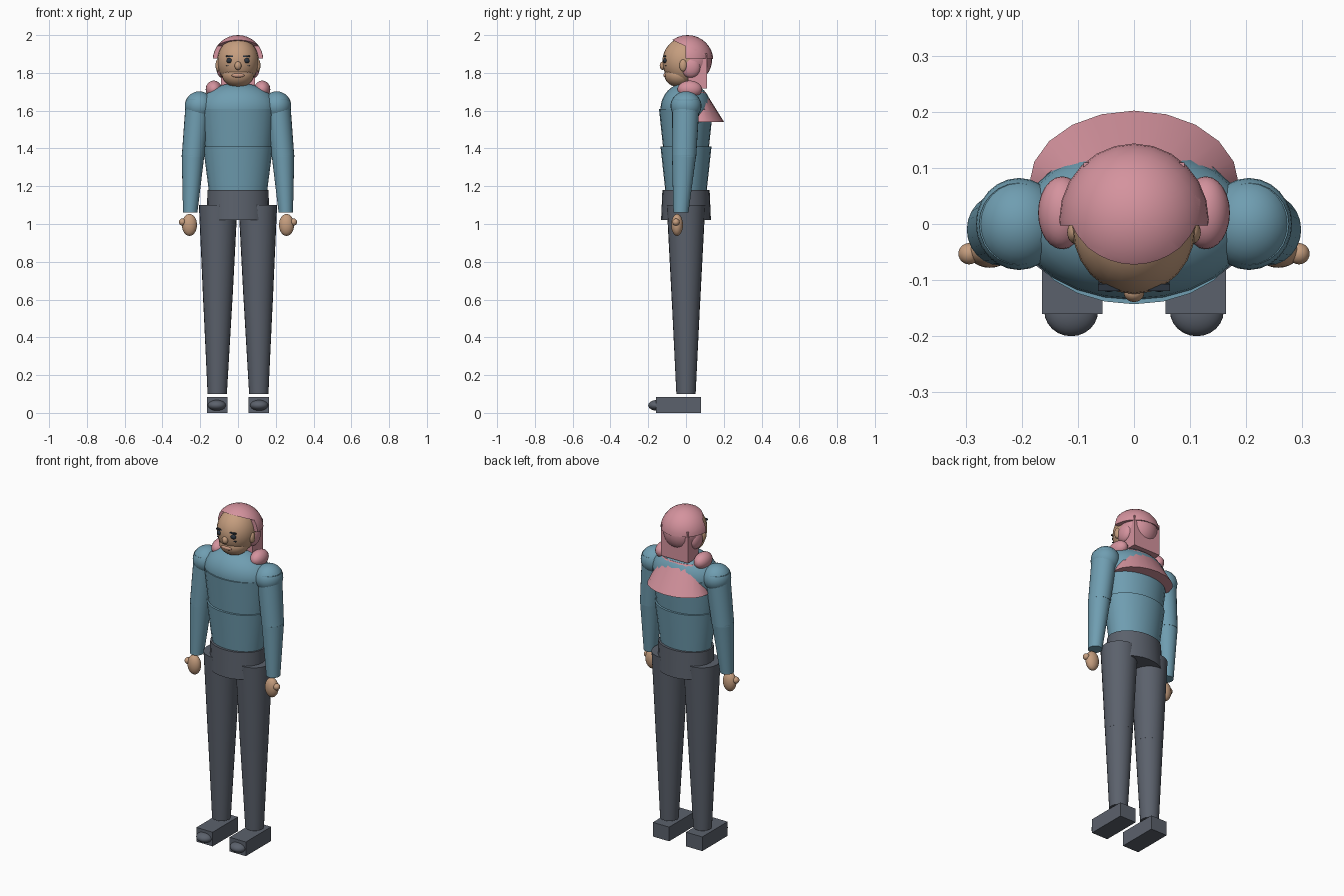
import bpy, bmesh, math
from mathutils import Vector

if "Cube" in bpy.data.objects:
    bpy.data.objects.remove(bpy.data.objects["Cube"])


def material(name, rgb):
    m = bpy.data.materials.new(name)
    m.diffuse_color = (*rgb, 1)
    m.use_nodes = True
    m.node_tree.nodes["Principled BSDF"].inputs["Base Color"].default_value = m.diffuse_color
    return m


BLUE = material("sweater blue", (0.16, 0.34, 0.44))
PINK = material("hair pink", (0.66, 0.29, 0.34))
SKIN = material("skin tan", (0.56, 0.34, 0.21))
LIP = material("lip tan", (0.60, 0.33, 0.23))
GREY = material("trouser grey", (0.105, 0.12, 0.15))
DARK = material("eye dark", (0.025, 0.035, 0.05))


def finish(bm, name, mat, smooth=True):
    bmesh.ops.recalc_face_normals(bm, faces=bm.faces)
    me = bpy.data.meshes.new(name)
    bm.to_mesh(me)
    bm.free()
    me.materials.append(mat)
    ob = bpy.data.objects.new(name, me)
    bpy.context.collection.objects.link(ob)
    if smooth:
        bpy.ops.object.select_all(action='DESELECT')
        ob.select_set(True)
        bpy.context.view_layer.objects.active = ob
        bpy.ops.object.shade_smooth_by_angle(angle=math.radians(40))
    return ob


def ball(name, mat, center, radii, cuts=()):
    """Ellipsoid; each cut is (point, normal) and the side along the normal is kept."""
    bm = bmesh.new()
    bmesh.ops.create_uvsphere(bm, u_segments=24, v_segments=16, radius=1)
    bmesh.ops.scale(bm, vec=radii, verts=bm.verts)
    bmesh.ops.translate(bm, vec=center, verts=bm.verts)
    for point, normal in cuts:
        geom = bm.verts[:] + bm.edges[:] + bm.faces[:]
        cut = bmesh.ops.bisect_plane(bm, geom=geom, plane_co=point, plane_no=normal, clear_inner=True)
        edges = [e for e in cut['geom_cut'] if isinstance(e, bmesh.types.BMEdge)]
        bmesh.ops.contextual_create(bm, geom=edges)
    return finish(bm, name, mat)


def taper(name, mat, bottom, r_bottom, top, r_top, sides=24):
    """Capped elliptical frustum between two horizontal rings."""
    bm = bmesh.new()
    rings = []
    for c, (rx, ry) in ((bottom, r_bottom), (top, r_top)):
        ring = []
        for i in range(sides):
            a = 2 * math.pi * i / sides
            ring.append(bm.verts.new(Vector(c) + Vector((rx * math.cos(a), ry * math.sin(a), 0))))
        rings.append(ring)
    for i in range(sides):
        j = (i + 1) % sides
        bm.faces.new((rings[0][i], rings[0][j], rings[1][j], rings[1][i]))
    bm.faces.new(rings[0])
    bm.faces.new(rings[1])
    return finish(bm, name, mat)


def box(name, mat, center, size):
    bm = bmesh.new()
    bmesh.ops.create_cube(bm, size=1)
    bmesh.ops.scale(bm, vec=size, verts=bm.verts)
    bmesh.ops.translate(bm, vec=center, verts=bm.verts)
    return finish(bm, name, mat, False)


# Torso and pelvis
taper("pelvis", GREY, (0, 0, 1.02), (0.165, 0.132), (0, 0, 1.18), (0.162, 0.125))
taper("belly", BLUE, (0, 0, 1.18), (0.155, 0.11), (0, 0, 1.41), (0.185, 0.135))
taper("chest", BLUE, (0, 0, 1.41), (0.178, 0.122), (0, 0, 1.61), (0.2, 0.143))
ball("upper_chest", BLUE, (0, 0, 1.61), (0.205, 0.135, 0.137), [((0, 0, 1.60), (0, 0, 1))])
taper("neck", SKIN, (0, 0, 1.68), (0.055, 0.055), (0, 0, 1.80), (0.055, 0.055))

# Head and face
ball("head", SKIN, (0, -0.005, 1.86), (0.11, 0.12, 0.128))
ball("jaw", SKIN, (0, -0.035, 1.79), (0.085, 0.08, 0.066))
ball("nose", SKIN, (0, -0.123, 1.838), (0.018, 0.016, 0.022))
ball("mouth", LIP, (0, -0.108, 1.787), (0.034, 0.012, 0.012))

# Hair: rear cap, fringe, rounded back and hanging panel
cap = (0, 0.008, 1.868)
cap_r = (0.134, 0.136, 0.132)
ball("hair_cap", PINK, cap, cap_r, [((0, 0, 1.875), (0, 0, 1)), ((0, -0.003, 0), (0, 1, 0))])
ball("fringe", PINK, cap, cap_r, [((0, 0, 1.94), (0, 0.47, 1))])
ball("hair_back", PINK, (0, 0.035, 1.87), (0.108, 0.103, 0.115), [((0, 0.005, 0), (0, 1, 0))])
box("hair_panel", PINK, (0, 0.06, 1.81), (0.18, 0.10, 0.185))

# Hood hanging behind the shoulders
taper("hood", PINK, (0, 0.07, 1.54), (0.187, 0.132), (0, 0.05, 1.70), (0.12, 0.052), 20)

# Paired parts
for s, side in ((-1, "right"), (1, "left")):
    def p(x, y, z):
        return (s * x, y, z)

    # Face details
    ball(f"{side}_eye", DARK, p(0.045, -0.109, 1.865), (0.017, 0.012, 0.014))
    box(f"{side}_brow", DARK, p(0.045, -0.113, 1.888), (0.038, 0.012, 0.007))
    box(f"{side}_eye_crease", DARK, p(0.05, -0.106, 1.838), (0.026, 0.008, 0.004))
    ball(f"{side}_ear", SKIN, p(0.105, -0.015, 1.84), (0.014, 0.02, 0.032))
    ball(f"{side}_hair_lock", PINK, p(0.085, 0.025, 1.83), (0.03, 0.052, 0.056))
    ball(f"{side}_collar_roll", PINK, p(0.128, 0.02, 1.713), (0.043, 0.065, 0.046))

    # Arm
    ball(f"{side}_shoulder", BLUE, p(0.205, 0, 1.625), (0.077, 0.082, 0.077))
    taper(f"{side}_upper_arm", BLUE, p(0.238, -0.01, 1.355), (0.06, 0.064), p(0.207, 0, 1.66), (0.069, 0.073))
    taper(f"{side}_forearm", BLUE, p(0.253, -0.027, 1.06), (0.038, 0.04), p(0.238, -0.01, 1.365), (0.06, 0.064))
    ball(f"{side}_hand", SKIN, p(0.257, -0.047, 0.995), (0.04, 0.031, 0.058))
    ball(f"{side}_thumb", SKIN, p(0.294, -0.053, 1.01), (0.019, 0.019, 0.019))

    # Leg and shoe
    taper(f"{side}_thigh", GREY, p(0.107, 0, 0.585), (0.077, 0.075), p(0.105, 0, 1.10), (0.102, 0.102))
    taper(f"{side}_shin", GREY, p(0.11, 0, 0.10), (0.051, 0.051), p(0.107, 0, 0.592), (0.077, 0.075))
    box(f"{side}_shoe", GREY, p(0.11, -0.04, 0.0425), (0.108, 0.24, 0.085))
    ball(f"{side}_toe", GREY, p(0.112, -0.155, 0.04), (0.048, 0.045, 0.028))
